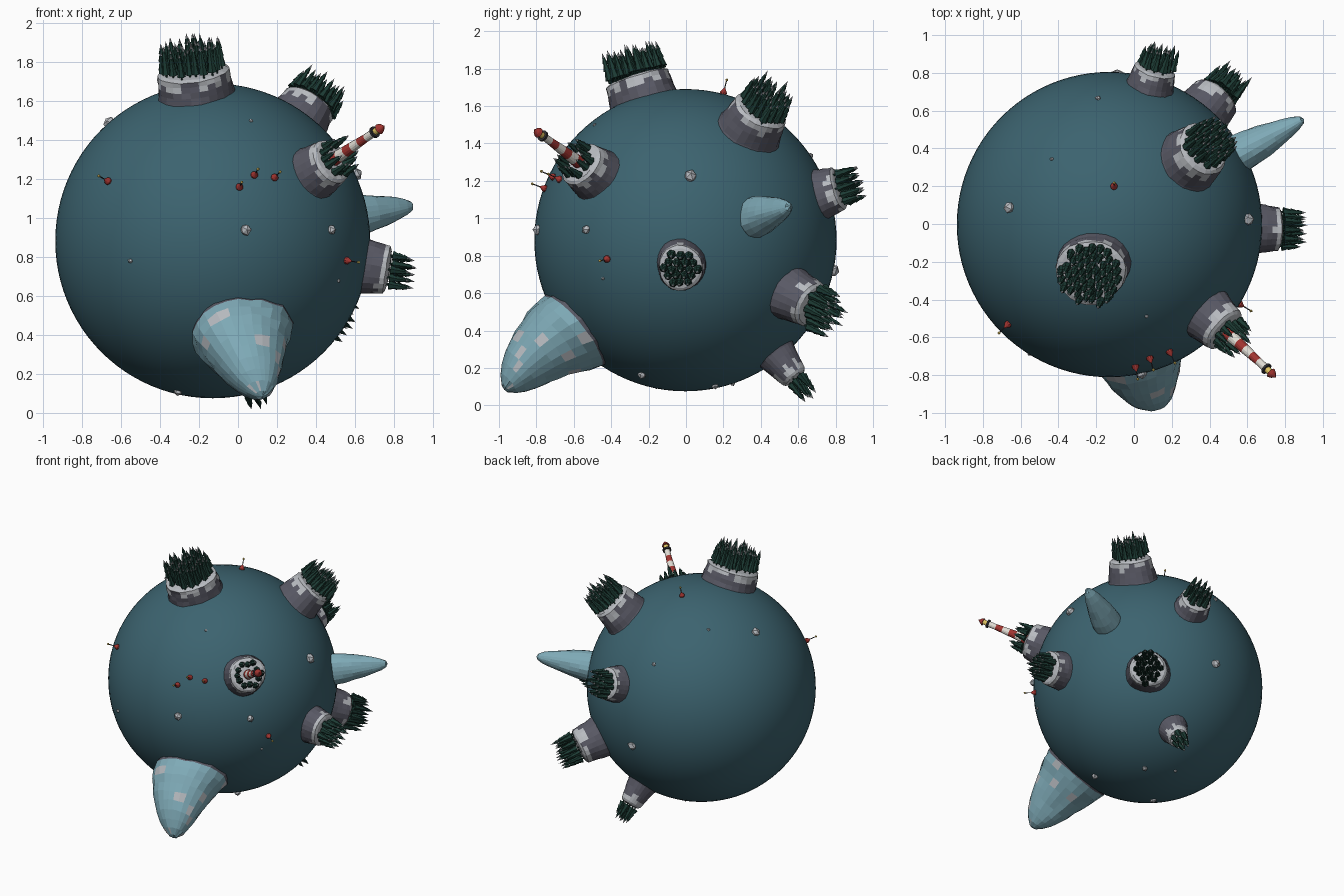
import bpy, bmesh, math, random
from mathutils import Vector, Matrix

if "Cube" in bpy.data.objects:
    bpy.data.objects.remove(bpy.data.objects["Cube"])

random.seed(7)
C = Vector((-0.13, -0.003, 0.883))   # planet centre
R = 0.808                            # planet radius


def material(name, r, g, b):
    m = bpy.data.materials.new(name)
    m.diffuse_color = (r, g, b, 1)
    m.use_nodes = True
    m.node_tree.nodes["Principled BSDF"].inputs["Base Color"].default_value = m.diffuse_color
    return m


SEA = material("sea", 0.045, 0.125, 0.16)
ROCK = material("rock", 0.10, 0.10, 0.13)
SNOW = material("snow", 0.48, 0.50, 0.53)
ICE = material("ice", 0.21, 0.40, 0.47)
PINE = material("pine", 0.012, 0.045, 0.035)
RED = material("red_paint", 0.36, 0.035, 0.03)
WHITE = material("white_paint", 0.75, 0.72, 0.66)
DARK = material("dark_metal", 0.03, 0.03, 0.035)
LAMP = material("lamp", 0.75, 0.55, 0.12)


def frame(direction):
    """Matrix at the planet centre whose local z points outward."""
    q = Vector(direction).to_track_quat('Z', 'Y')
    return Matrix.Translation(C) @ q.to_matrix().to_4x4()


def finish(name, bm, mats, matrix, smooth=False):
    bmesh.ops.recalc_face_normals(bm, faces=bm.faces)
    me = bpy.data.meshes.new(name)
    bm.to_mesh(me)
    bm.free()
    for m in mats:
        me.materials.append(m)
    for p in me.polygons:
        p.use_smooth = smooth
    ob = bpy.data.objects.new(name, me)
    ob.matrix_world = matrix
    bpy.context.collection.objects.link(ob)
    return ob


def lathe(bm, profile, segs, pos=(0, 0, 0), warp=None, pick=None):
    """Revolve (radius, z, material) points; material applies above each point."""
    pos = Vector(pos)
    turn = random.random() * 6.28
    rings = []
    for r, z, _ in profile:
        if r == 0:
            v = bm.verts.new(pos + Vector((0, 0, z)))
            rings.append([v] * segs)
            continue
        ring = []
        for i in range(segs):
            a = turn + 2 * math.pi * i / segs
            p = Vector((r * math.cos(a), r * math.sin(a), z))
            ring.append(bm.verts.new(pos + (warp(p, a) if warp else p)))
        rings.append(ring)
    for k in range(len(rings) - 1):
        lo, hi = rings[k], rings[k + 1]
        for i in range(segs):
            j = (i + 1) % segs
            vs = list(dict.fromkeys((lo[i], lo[j], hi[j], hi[i])))
            if len(vs) > 2:
                f = bm.faces.new(vs)
                f.material_index = pick(k, i) if pick else profile[k][2]
    if profile[0][0] > 0:
        bm.faces.new(rings[0][::-1]).material_index = profile[0][2]


def lobes(amount, jitter):
    """Irregular outline for rock and ice."""
    p, q = random.random() * 6.28, random.random() * 6.28

    def warp(v, a):
        s = 1 + amount * (math.sin(2 * a + p) + 0.7 * math.sin(3 * a + q)) + random.uniform(-jitter, jitter)
        return Vector((v.x * s, v.y * s, v.z + random.uniform(-jitter, jitter) * 0.1))
    return warp


# Planet
bm = bmesh.new()
bmesh.ops.create_uvsphere(bm, u_segments=96, v_segments=48, radius=R)
finish("sea_globe", bm, [SEA], Matrix.Translation(C), True)


def pine(bm, x, y, z, h, r):
    prof = [(0.2 * r, -0.01, 0), (0.2 * r, 0.12 * h, 0), (r, 0.10 * h, 0), (0.5 * r, 0.45 * h, 0),
            (0.8 * r, 0.40 * h, 0), (0.35 * r, 0.70 * h, 0), (0.58 * r, 0.66 * h, 0),
            (0.27 * r, 0.84 * h, 1), (0, h, 1)]
    lathe(bm, prof, 6, (x, y, z))


def island(name, d, base, top, height, tree_h, clear=0.0, forest=0.95):
    """Rocky stump with a snow cap and a patch of pines on a jittered hex grid."""
    low = math.sqrt(R * R - base * base) - 0.03
    n = 24
    prof = [(base * 1.03, low, 0)]
    for t in (0.2, 0.4, 0.58, 0.75, 0.9):
        prof.append((base + (top * 1.06 - base) * t ** 0.9, low + (height - low) * t, 0))
    prof += [(top * 0.95, height - 0.006, 1), (top * 0.6, height, 1), (0, height + 0.003, 1)]
    edge = [random.choice((3, 4, 4, 5)) for _ in range(n)]
    bm = bmesh.new()
    lathe(bm, prof, n, warp=lobes(0.035, 0.02), pick=lambda k, i: int(k >= edge[i]))
    finish(name, bm, [ROCK, SNOW], frame(d))
    bm = bmesh.new()
    step, limit = 0.043, top * forest
    m = int(limit / step) + 2
    for a in range(-m, m + 1):
        for b in range(-m, m + 1):
            x = (a + 0.5 * (b % 2)) * step + random.uniform(-.007, .007)
            y = b * step * 0.87 + random.uniform(-.007, .007)
            if clear <= math.hypot(x, y) <= limit:
                pine(bm, x, y, height - 0.004, tree_h * random.uniform(0.8, 1.15),
                     random.uniform(0.021, 0.027))
    finish(name + "_pines", bm, [PINE, SNOW], frame(d))


# Forested islands: direction, base and top radius, top distance, tree height
LIGHT_DIR = (0.66, -0.606, 0.443)
island("north_island", (-0.11, -0.28, 0.95), 0.195, 0.168, 0.92, 0.15)
island("upper_back_island", (0.525, 0.425, 0.737), 0.178, 0.135, 0.96, 0.15)
island("back_island", (0.27, 0.915, 0.307), 0.138, 0.105, 0.91, 0.125)
island("lower_back_island", (0.60, 0.72, -0.37), 0.158, 0.118, 0.97, 0.16)
island("right_island", (0.99, -0.028, -0.165), 0.142, 0.11, 0.92, 0.125)
island("bottom_island", (0.23, 0.65, -0.82), 0.115, 0.066, 0.97, 0.125, 0, 0.8)
island("lighthouse_island", LIGHT_DIR, 0.155, 0.115, 0.94, 0.11, 0.055, 0.82)

# Lighthouse with striped tower, gallery, lantern and roof
bm = bmesh.new()
prof = [(0.036 - 0.003 * i, 0.93 + 0.053 * i, (0, 1)[i % 2]) for i in range(6)]
prof += [(0.021, 1.25, 2), (0.031, 1.252, 2), (0.031, 1.264, 2), (0.018, 1.264, 3),
         (0.018, 1.295, 0), (0.028, 1.295, 0), (0.02, 1.312, 0), (0.006, 1.327, 0), (0, 1.337, 0)]
lathe(bm, prof, 14)
finish("lighthouse", bm, [RED, WHITE, DARK, LAMP], frame(LIGHT_DIR))


def ice_peak(name, d, profile, n, shift=(0, 0, 0), speckle=0.0, foot=0):
    mat = frame(d)
    local = mat.to_3x3().inverted() @ Vector(shift)
    bumps = lobes(0.045, 0.03)
    mid = (profile[0][1] + profile[-1][1]) / 2
    half = (profile[-1][1] - profile[0][1]) / 2

    def warp(v, a):
        return bumps(v, a) + local * max(0, 1 - ((v.z - mid) / half) ** 2)

    def pick(k, i):
        if k < foot:
            return 1
        return 2 if random.random() < speckle else 0
    bm = bmesh.new()
    lathe(bm, profile, n, warp=warp, pick=pick)
    finish(name, bm, [ICE, ROCK, SNOW], mat)


# Ice peaks
ice_peak("great_ice_peak", (0.255, -0.97, -0.80),
         [(r, z, 0) for r, z in ((.252, .735), (.25, .785), (.24, .84), (.22, .90), (.198, .96), (.178, 1.02),
                                 (.157, 1.08), (.132, 1.14), (.102, 1.195), (.068, 1.24), (.03, 1.272), (0, 1.282))],
         24, (-0.02, -0.025, 0.03), 0.05, 1)
ice_peak("small_ice_peak", (1.027, 0.558, 0.18),
         [(r, z, 0) for r, z in ((.104, .76), (.106, .81), (.10, .87), (.088, .94), (.073, 1.01), (.057, 1.08),
                                 (.04, 1.135), (.022, 1.172), (0, 1.185))], 20)

# Drifting bergs: position, radius
BERGS = [(-.67, .09, 1.50, .033), (.046, -.82, .94, .032), (.487, -.54, .94, .026), (-.55, -.68, .78, .013),
         (.067, -.49, 1.50, .011), (.60, .025, 1.225, .037), (-.19, .667, 1.335, .016), (-.435, .344, 1.546, .011),
         (-.31, -.155, .10, .025), (.16, -.235, .165, .025), (.03, .155, .107, .02), (-.09, .80, .716, .034),
         (.51, -.44, .68, .01), (-.17, .25, .12, .013)]
for i, (x, y, z, r) in enumerate(BERGS):
    bm = bmesh.new()
    bmesh.ops.create_icosphere(bm, subdivisions=1, radius=r)
    for v in bm.verts:
        v.co *= random.uniform(0.85, 1.15)
    d = Vector((x, y, z)) - C
    finish(f"berg_{i + 1}", bm, [SNOW], frame(d) @ Matrix.Translation((0, 0, R)))

# Buoys: red float, thin mast and lamp
BUOYS = [(-.677, -.54, 1.195), (.01, -.767, 1.164), (.087, -.72, 1.226),
         (.19, -.68, 1.21), (.57, -.43, .78), (-.106, .20, 1.67)]
for i, p in enumerate(BUOYS):
    bm = bmesh.new()
    prof = [(.012, -.012, 0), (.019, 0, 0), (.019, .01, 0), (.008, .026, 0), (.003, .034, 1),
            (.003, .072, 2), (.007, .072, 2), (.007, .08, 2), (0, .086, 2)]
    lathe(bm, prof, 10)
    finish(f"buoy_{i + 1}", bm, [RED, DARK, LAMP], frame(Vector(p) - C) @ Matrix.Translation((0, 0, R)))
